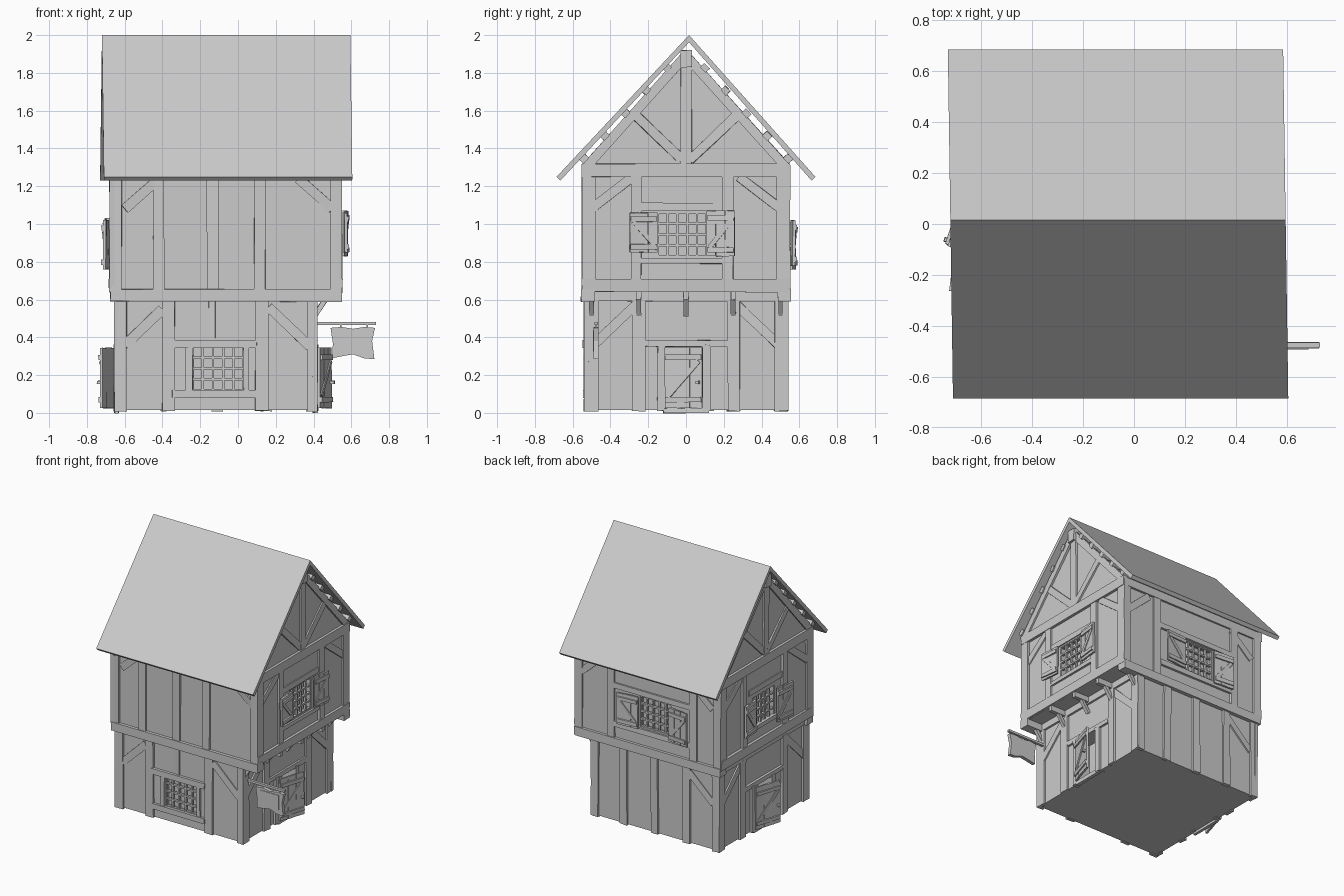
import bpy, bmesh, math, random
from mathutils import Vector

random.seed(4)
cube = bpy.data.objects.get("Cube")
if cube:
    bpy.data.objects.remove(cube, do_unlink=True)

grey = bpy.data.materials.new("plain grey")
grey.use_nodes = True
tone = (0.6, 0.6, 0.6, 1)
grey.diffuse_color = tone
grey.node_tree.nodes["Principled BSDF"].inputs["Base Color"].default_value = tone

X, Y, Z = Vector((1, 0, 0)), Vector((0, 1, 0)), Vector((0, 0, 1))


# A frame is (origin, sideways axis, outward normal); points on it are (u, z).
def frame(normal, offset):
    return (normal * offset, X if abs(normal.y) > 0.5 else Y, normal)


low = {"e": frame(X, 0.405), "w": frame(-X, 0.64), "s": frame(-Y, 0.525), "n": frame(Y, 0.525)}
high = {"e": frame(X, 0.535), "w": frame(-X, 0.665), "s": frame(-Y, 0.535), "n": frame(Y, 0.535)}


def prism(bm, fr, pts, d0, d1):
    o, u, n = fr
    rings = [[bm.verts.new(o + u * a + Z * z + n * d) for a, z in pts] for d in (d0, d1)]
    bm.faces.new(rings[0])
    bm.faces.new(rings[1])
    for i in range(len(pts)):
        j = (i + 1) % len(pts)
        bm.faces.new((rings[0][i], rings[0][j], rings[1][j], rings[1][i]))


def rect(bm, fr, u0, u1, z0, z1, d0=-0.01, d1=0.015):
    prism(bm, fr, [(u0, z0), (u1, z0), (u1, z1), (u0, z1)], d0, d1)


def beam(bm, fr, a, b, w, d0=-0.01, d1=0.01):
    a, b = Vector(a), Vector(b)
    t = (b - a).normalized() * w / 2
    s = Vector((-t.y, t.x))
    prism(bm, fr, [a - s, b - s, b + s, a + s], d0, d1)


def finish(bm, name, wobble=0.0):
    for v in bm.verts:
        v.co += Vector([random.uniform(-wobble, wobble) for _ in range(3)])
    bmesh.ops.recalc_face_normals(bm, faces=bm.faces)
    me = bpy.data.meshes.new(name)
    bm.to_mesh(me)
    bm.free()
    me.materials.append(grey)
    ob = bpy.data.objects.new(name, me)
    bpy.context.collection.objects.link(ob)
    return ob


def carve(ob, cuts):
    for fr, u0, u1, z0, z1, depth in cuts:
        bm = bmesh.new()
        rect(bm, fr, u0, u1, z0, z1, -depth, 0.1)
        cutter = finish(bm, "opening_cutter")
        cutter.hide_render = True
        mod = ob.modifiers.new("opening", 'BOOLEAN')
        mod.object, mod.solver = cutter, 'EXACT'
        bpy.context.view_layer.update()
        me = bpy.data.meshes.new_from_object(ob.evaluated_get(bpy.context.evaluated_depsgraph_get()))
        ob.modifiers.clear()
        ob.data = me
        bpy.data.objects.remove(cutter, do_unlink=True)


# Plaster walls with recessed openings
bm = bmesh.new()
rect(bm, low["e"], -0.525, 0.525, 0.015, 0.62, -1.045, 0)
carve(finish(bm, "ground_walls"), [
    (low["e"], -0.11, 0.09, 0.03, 0.35, 0.1), (low["w"], -0.09, 0.11, 0.03, 0.35, 0.1),
    (low["s"], -0.24, 0.03, 0.12, 0.35, 0.04)])
bm = bmesh.new()
prism(bm, high["e"], [(-0.535, 0.64), (0.535, 0.64), (0.535, 1.32), (0, 1.905), (-0.535, 1.32)], -1.2, 0)
carve(finish(bm, "upper_walls"), [
    (high["e"], -0.15, 0.11, 0.83, 1.06, 0.04), (high["w"], -0.11, 0.15, 0.81, 1.04, 0.04),
    (high["n"], -0.25, 0.01, 0.79, 1.02, 0.04)])

# Ground floor timbers on the two gable ends
for side, m in (("e", 1), ("w", -1)):
    fr = low[side]
    bm = bmesh.new()
    for a, b in ((-0.54, -0.465), (-0.285, -0.215), (0.22, 0.285), (0.47, 0.54)):
        rect(bm, fr, m * a, m * b, 0.01, 0.6)
    rect(bm, fr, -0.54, 0.54, 0.59, 0.645)
    rect(bm, fr, -0.22, 0.22, 0.35, 0.385)
    for a, b in ((-0.15, -0.11), (0.09, 0.13)):
        rect(bm, fr, m * a, m * b, 0.01, 0.36, -0.03, 0.018)
    rect(bm, fr, -0.12, 0.12, 0, 0.03)
    for s in (-1, 1):
        beam(bm, fr, (s * 0.5, 0.35), (s * 0.27, 0.57), 0.05)
    finish(bm, "ground_end_timbers_" + side, 0.003)

# Ground floor timbers on the front
bm = bmesh.new()
fr = low["s"]
for a, b in ((-0.655, -0.59), (-0.40, -0.335), (0.09, 0.16), (0.37, 0.42)):
    rect(bm, fr, a, b, 0.01, 0.6)
for a, b in ((-0.28, -0.24), (0.03, 0.06)):
    rect(bm, fr, a, b, 0.09, 0.36)
rect(bm, fr, -0.155, -0.12, 0.36, 0.6, -0.01, 0.006)
for z in (0.08, 0.345):
    rect(bm, fr, -0.35, 0.1, z, z + 0.04, -0.01, 0.02)
beam(bm, fr, (-0.6, 0.36), (-0.4, 0.55), 0.05)
beam(bm, fr, (0.38, 0.35), (0.16, 0.56), 0.05)
finish(bm, "ground_front_timbers", 0.003)

# Ground floor timbers on the back
bm = bmesh.new()
fr = low["n"]
for a in (-0.655, -0.41, -0.14, 0.12, 0.36):
    rect(bm, fr, a, a + 0.06, 0.01, 0.6)
beam(bm, fr, (-0.6, 0.36), (-0.4, 0.55), 0.05)
finish(bm, "ground_back_timbers", 0.003)

# Upper floor timbers on the two gable ends
for side, m in (("e", 1), ("w", -1)):
    fr = high[side]
    bm = bmesh.new()
    for s in (-1, 1):
        rect(bm, fr, s * 0.55, s * 0.48, 0.66, 1.3)
        beam(bm, fr, (s * 0.49, 1.09), (s * 0.28, 1.25), 0.05)
        beam(bm, fr, (s * 0.53, 1.30), (0, 1.89), 0.05, -0.01, 0.015)
        beam(bm, fr, (s * 0.02, 1.34), (s * 0.26, 1.57), 0.05)
    for a, b in ((-0.29, -0.235), (0.19, 0.25)):
        rect(bm, fr, m * a, m * b, 0.7, 1.27)
    rect(bm, fr, -0.55, 0.55, 0.64, 0.71, -0.01, 0.018)
    rect(bm, fr, -0.55, 0.55, 1.25, 1.32, -0.01, 0.018)
    rect(bm, fr, -0.24, 0.2, 0.79, 0.82)
    rect(bm, fr, -0.24, 0.2, 1.07, 1.11, -0.01, 0.008)
    rect(bm, fr, -0.03, 0.03, 1.31, 1.88, -0.01, 0.012)
    rect(bm, fr, -0.03, 0.03, 1.83, 1.92, -0.01, 0.03)
    finish(bm, "upper_end_timbers_" + side, 0.003)

# Upper floor timbers on the long sides
for side, posts in (("s", (-0.675, -0.45, -0.165, 0.085, 0.49)), ("n", (-0.675, -0.47, 0.22, 0.49))):
    fr = high[side]
    bm = bmesh.new()
    for a in posts:
        rect(bm, fr, a, a + 0.06, 0.64, 1.3)
    rect(bm, fr, -0.675, 0.55, 0.59, 0.655, -0.05, 0.02)
    rect(bm, fr, -0.675, 0.55, 1.25, 1.31)
    beam(bm, fr, (-0.6, 1.08), (-0.42, 1.24), 0.05)
    beam(bm, fr, (0.5, 1.18 - 0.1), (0.32, 1.24), 0.05)
    if side == "n":
        for z in (0.74, 1.03):
            rect(bm, fr, -0.42, 0.22, z, z + 0.04)
    finish(bm, "upper_long_timbers_" + side, 0.003)

# Joists and small brackets carrying the overhang
bm = bmesh.new()
for y in (-0.5, -0.25, 0, 0.25, 0.5):
    rect(bm, low["e"], y - 0.014, y + 0.014, 0.6, 0.65, -0.02, 0.135)
    beam(bm, frame(-Y, -y), (0.41, 0.52), (0.47, 0.61), 0.025, -0.012, 0.012)
finish(bm, "overhang_joists", 0.002)

# Window lattices
for name, fr, u0, u1, z0, z1 in (
        ("front", low["s"], -0.24, 0.03, 0.12, 0.35), ("east", high["e"], -0.15, 0.11, 0.83, 1.06),
        ("west", high["w"], -0.11, 0.15, 0.81, 1.04), ("back", high["n"], -0.25, 0.01, 0.79, 1.02)):
    bm = bmesh.new()
    for i in range(6):
        u = u0 + (u1 - u0) * i / 5
        rect(bm, fr, u - 0.006, u + 0.006, z0, z1, -0.02, -0.005)
    for i in range(5):
        z = z0 + (z1 - z0) * i / 4
        rect(bm, fr, u0, u1, z - 0.006, z + 0.006, -0.022, -0.003)
    finish(bm, "window_lattice_" + name)


# Hinged leaves with battens and a diagonal, used for doors and shutters
def leaf(name, fr, hinge, way, width, z0, z1, angle, knob=False):
    o, u, n = fr
    c, s = math.cos(angle), math.sin(angle)
    lf = (o + u * hinge + n * 0.016, u * way * c + n * s, n * c - u * way * s)
    bm = bmesh.new()
    for i in range(3):
        rect(bm, lf, width * i / 3 + 0.001, width * (i + 1) / 3 - 0.001, z0, z1, 0, 0.014)
    h = z1 - z0
    for f in (0.14, 0.84):
        rect(bm, lf, 0.005, width - 0.005, z0 + h * f - 0.014, z0 + h * f + 0.014, 0.01, 0.024)
    beam(bm, lf, (0.02, z0 + h * 0.2), (width - 0.02, z0 + h * 0.78), 0.024, 0.01, 0.02)
    if knob:
        rect(bm, lf, width - 0.03, width - 0.014, z0 + h * 0.4, z0 + h * 0.45, 0.01, 0.035)
    finish(bm, name, 0.002)


leaf("door_east", low["e"], -0.11, 1, 0.21, 0.025, 0.345, 0.3, True)
leaf("door_west", low["w"], 0.11, -1, 0.21, 0.025, 0.345, 0.3, True)
leaf("shutter_east_a", high["e"], -0.15, -1, 0.15, 0.85, 1.06, 0.08)
leaf("shutter_east_b", high["e"], 0.11, 1, 0.15, 0.83, 1.07, 0.12)
leaf("shutter_west_a", high["w"], -0.11, -1, 0.16, 0.76, 1.02, 0.12)
leaf("shutter_west_b", high["w"], 0.15, 1, 0.14, 0.79, 1.03, 0.08)
leaf("shutter_back_a", high["n"], 0.01, 1, 0.17, 0.78, 1.02, 0.08)
leaf("shutter_back_b", high["n"], -0.25, -1, 0.16, 0.76, 1.01, 0.1)

# Roof slabs, slightly skewed in plan
bm = bmesh.new()
for s in (-1, 1):
    prism(bm, high["e"], [(0.016, 2.0), (s * 0.685, 1.25), (s * 0.665, 1.23), (0.016, 1.962)], -1.255, 0.06)
for v in bm.verts:
    v.co.x -= 0.0147 * v.co.y
finish(bm, "roof")

# Purlins between the gables and the roof
bm = bmesh.new()
for s in (-1, 1):
    for y in (0.1, 0.21, 0.32, 0.43, 0.54):
        z = 1.935 - 1.09 * y
        beam(bm, high["e"], (s * (y - 0.014), z + 0.015), (s * (y + 0.014), z - 0.015), 0.034, -1.225, 0.025)
finish(bm, "purlins", 0.002)

# Hanging sign on a pole
bm = bmesh.new()
fr = frame(-Y, 0.475)
rect(bm, fr, 0.4, 0.73, 0.465, 0.482, -0.01, 0.01)
for x in (0.54, 0.68):
    rect(bm, fr, x, x + 0.008, 0.44, 0.47, -0.004, 0.004)
finish(bm, "sign_pole")
bm = bmesh.new()
outline = [(0.49, 0.45), (0.55, 0.455), (0.61, 0.445), (0.67, 0.455), (0.725, 0.45), (0.71, 0.38),
           (0.722, 0.285), (0.67, 0.288), (0.61, 0.31), (0.55, 0.3), (0.5, 0.29), (0.502, 0.37)]
prism(bm, fr, outline, -0.012, 0.014)
rect(bm, fr, 0.53, 0.685, 0.325, 0.435, 0, 0.018)
finish(bm, "sign_board")
